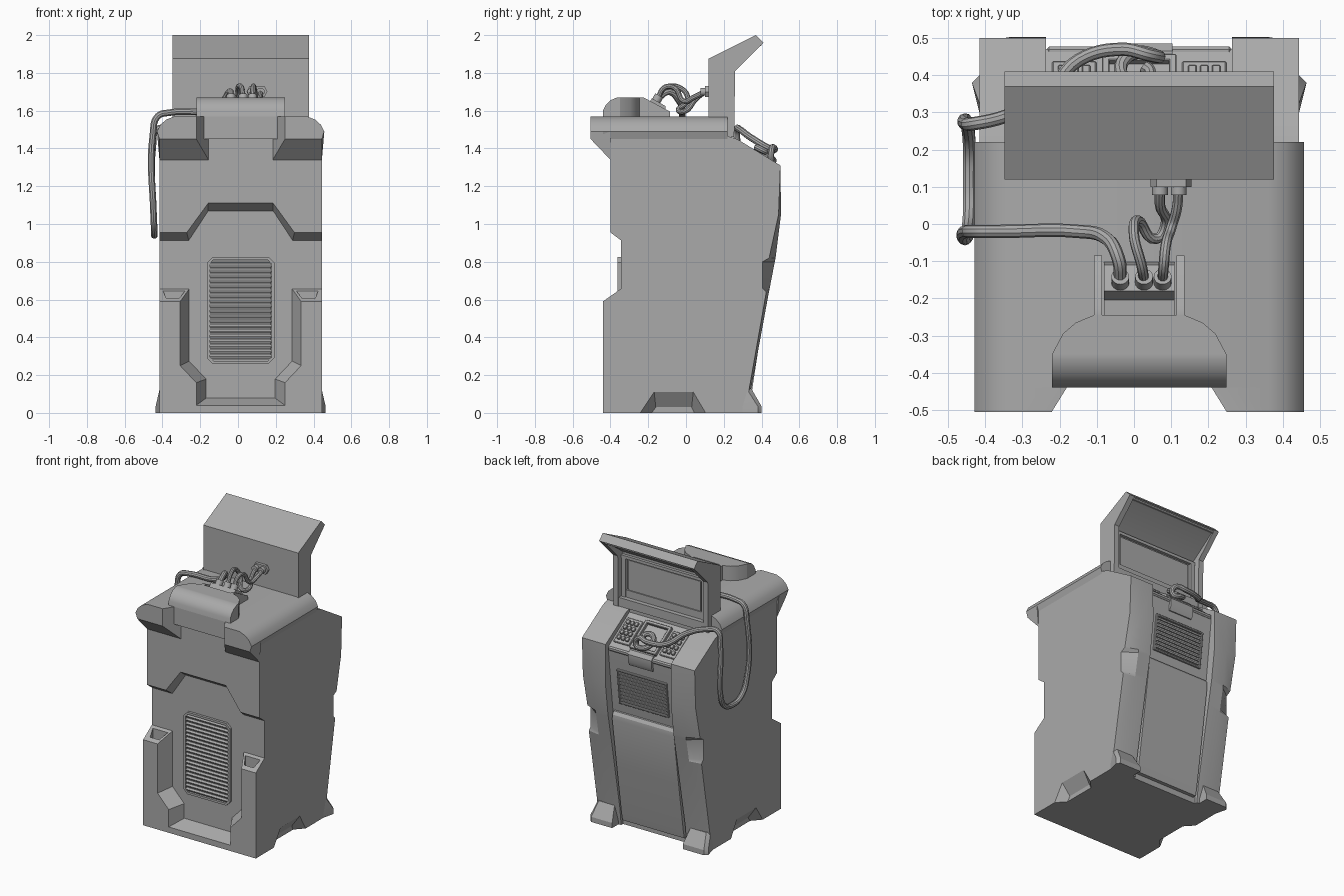
import bpy, bmesh, math
from mathutils import Vector, Matrix

if "Cube" in bpy.data.objects:
    bpy.data.objects.remove(bpy.data.objects["Cube"])

CX = 0.014  # body centre line
grey = bpy.data.materials.new("mid_grey")
grey.diffuse_color = (0.4, 0.4, 0.4, 1)
grey.use_nodes = True
grey.node_tree.nodes["Principled BSDF"].inputs["Base Color"].default_value = grey.diffuse_color


def add(name, bm, off=CX):
    bmesh.ops.recalc_face_normals(bm, faces=bm.faces)
    me = bpy.data.meshes.new(name)
    bm.to_mesh(me)
    bm.free()
    ob = bpy.data.objects.new(name, me)
    ob.location.x = off
    me.materials.append(grey)
    bpy.context.collection.objects.link(ob)
    return ob


def loft(name, *rings):
    """Closed solid through rings of 3D points."""
    bm = bmesh.new()
    vs = [[bm.verts.new(p) for p in r] for r in rings]
    n = len(vs[0])
    for a, b in zip(vs, vs[1:]):
        for i in range(n):
            j = (i + 1) % n
            bm.faces.new((a[i], a[j], b[j], b[i]))
    bm.faces.new(vs[0])
    bm.faces.new(vs[-1])
    return add(name, bm)


def yz(pts, x): return [(x, y, z) for y, z in pts]
def xz(pts, y): return [(x, y, z) for x, z in pts]
def xy(pts, z): return [(x, y, z) for x, y in pts]
def sym(half): return half + [(-x, z) for x, z in reversed(half)]
def side(s, ring): return [(s * x, y, z) for x, y, z in ring]


def boxes(name, items, mat=Matrix(), bevel=0.0):
    """Boxes (centre, size) joined into one object, placed by a matrix."""
    bm = bmesh.new()
    for c, s in items:
        bmesh.ops.create_cube(bm, size=1, matrix=mat @ Matrix.Translation(c) @ Matrix.Diagonal((*s, 1)))
    if bevel:
        bmesh.ops.bevel(bm, geom=bm.edges[:], offset=bevel, segments=1, affect='EDGES')
    return add(name, bm)


def cut(ob, cutter):
    m = ob.modifiers.new("cut", 'BOOLEAN')
    m.operation, m.object, m.solver = 'DIFFERENCE', cutter, 'EXACT'
    bpy.context.view_layer.objects.active = ob
    bpy.ops.object.modifier_apply(modifier=m.name)
    bpy.data.objects.remove(cutter)


def tube(name, pts, r):
    cu = bpy.data.curves.new(name, 'CURVE')
    cu.dimensions, cu.bevel_depth, cu.bevel_resolution = '3D', r, 3
    cu.resolution_u, cu.use_fill_caps = 6, True
    sp = cu.splines.new('BEZIER')
    sp.bezier_points.add(len(pts) - 1)
    for b, p in zip(sp.bezier_points, pts):
        b.co = p
        b.handle_left_type = b.handle_right_type = 'AUTO'
    ob = bpy.data.objects.new(name, cu)
    cu.materials.append(grey)
    bpy.context.collection.objects.link(ob)
    bpy.ops.object.select_all(action='DESELECT')
    ob.select_set(True)
    bpy.context.view_layer.objects.active = ob
    bpy.ops.object.convert(target='MESH')


# --- cabinet core and the two side halves with their rear rails
core = [(-.345, 0), (-.345, 1.5), (.24, 1.5), (.24, 1.435), (.47, 1.285), (.465, 1.22), (.42, .83), (.31, .1), (.31, 0)]
loft("cabinet_core", yz(core, -.26), yz(core, .26))
front = [(-.345, 0), (-.345, 1.5), (.22, 1.5), (.22, 1.465), (.27, 1.45), (.5, 1.31)]
rib = front + [(.503, 1.05), (.474, .82), (.47, .80), (.443, .66), (.439, .64), (.345, .13), (.33, 0)]
edge = front + [(.49, 1.05), (.44, .82), (.405, .80), (.405, .66), (.425, .64), (.335, .13), (.32, 0)]
for s in (-1, 1):
    half = loft("side_rail", side(s, yz(rib, .25)), side(s, yz(rib, .345)), side(s, yz(edge, .43)))
    out = [(-.26, -.01), (.12, -.01), (.04, .125), (-.17, .125)]
    inn = [(-.19, -.01), (.05, -.01), (.03, .03), (-.16, .03)]
    cut(half, loft("base_cutter", side(s, yz(out, .44)), side(s, yz(inn, .375))))
    # rear feet
    base = [(.27, .2), (.405, .2), (.45, .38), (.43, .4), (.27, .4)]
    top = [(.29, .2), (.40, .2), (.428, .32), (.41, .345), (.29, .345)]
    loft("rear_foot", side(s, xy(base, 0)), side(s, xy(base, .035)), side(s, xy(top, .13)))

# --- front armour: upper plate, lower U frame with cups
def upper(d): return sym([(.43, 1.5), (.43, .955 - d), (.285 - d / 4, .955 - d), (.172, 1.11 - d)])
loft("upper_front_plate", xz(upper(0), -.40), xz(upper(.045), -.34))
u_front = sym([(.43, 0), (.43, .59), (.32, .59), (.32, .25), (.235, .16), (.235, .04)])
u_back = sym([(.43, 0), (.43, .66), (.27, .66), (.27, .275), (.18, .18), (.18, .08)])
frame = loft("lower_front_frame", xz(u_front, -.44), xz(u_back, -.34))
for s in (-1, 1):
    hole = [(.41, -.362), (.295, -.362), (.325, -.415), (.395, -.415)]
    cut(frame, loft("cup_cutter", side(s, xy(hole, .5)), side(s, xy(hole, .75))))

# --- front vent: chamfered frame with slats
def octo(w, h, c): return sym([(w - c, -h), (w, -h + c), (w, h - c), (w - c, h)])
def up(pts, z): return [(x, h + z) for x, h in pts]
vent = loft("front_vent_frame", xz(up(octo(.178, .283, .03), .543), -.362), xz(up(octo(.178, .283, .03), .543), -.33))
cut(vent, loft("vent_cutter", xz(up(octo(.163, .268, .02), .543), -.37), xz(up(octo(.163, .268, .02), .543), -.347)))
tilt = Matrix.Rotation(.5, 4, 'X')
bm = bmesh.new()
for i in range(20):
    m = Matrix.Translation((0, -.35, .29 + i * .0266)) @ tilt @ Matrix.Diagonal((.322, .018, .013, 1))
    bmesh.ops.create_cube(bm, size=1, matrix=m)
add("front_vent_slats", bm)

# --- top slab with rounded shoulders and overhanging front corners
shoulder = [(.43, 1.45), (.443, 1.49), (.425, 1.525), (.395, 1.552), (.35, 1.57)]
slab = sym(shoulder)
loft("top_slab", xz(slab, -.44), xz(slab, .22))
for s in (-1, 1):
    tip = shoulder + [(.235, 1.57), (.235, 1.45)]
    root = [(.43, 1.34)] + shoulder[1:] + [(.17, 1.57), (.17, 1.34)]
    loft("front_corner", side(s, xz(tip, -.505)), side(s, xz(root, -.435 + .035)))

# --- connector hump on the top
brow = [(-.44, 1.48), (-.44, 1.6), (-.425, 1.63), (-.40, 1.655), (-.365, 1.67), (-.35, 1.67), (-.35, 1.48)]
loft("hump_front", yz(brow, -.235), yz(brow, .235))
mid = sym([(.235, -.351), (.205, -.295), (.17, -.265), (.122, -.245)])
loft("hump_middle", xy(mid, 1.55), xy(mid, 1.67))
neck = [(-.25, 1.55), (-.25, 1.67), (-.225, 1.67), (-.085, 1.595), (-.085, 1.55)]
for s in (-1, 1):
    loft("hump_side", side(s, yz(neck, .1)), side(s, yz(neck, .122)))
wedge = [(-.25, 1.55), (-.25, 1.63), (-.205, 1.63), (-.18, 1.665), (-.11, 1.625), (-.10, 1.55)]
loft("socket_block", yz(wedge, -.095), yz(wedge, .095))

# --- screen housing with hood, facing the rear
shell = [(.12, 1.46), (.12, 1.875), (.37, 2.0), (.41, 1.96)]
cheek = shell + [(.26, 1.81), (.255, 1.46)]
inner = shell + [(.385, 1.95), (.205, 1.82), (.205, 1.46)]
loft("screen_back_and_hood", yz(inner, -.33), yz(inner, .33))
for s in (-1, 1):
    loft("screen_cheek", side(s, yz(cheek, .325)), side(s, yz(cheek, .362)))
boxes("screen_bezel", [((0, .215, 1.49), (.65, .07, .06)), ((0, .21, 1.795), (.65, .03, .02)),
                       ((-.305, .21, 1.65), (.03, .03, .3)), ((.305, .21, 1.65), (.03, .03, .3))])
boxes("screen_glass", [((0, .207, 1.66), (.55, .01, .23))])
boxes("hood_lip", [((0, .391, 1.952), (.66, .018, .018))], bevel=.003)

# --- sloped control desk: keypads, tray, lip
slope = Matrix.Translation((0, .355, 1.36)) @ Matrix.Rotation(-math.atan2(.15, .23), 4, 'X')
for s in (-1, 1):
    boxes("keypad_plate", [((s * .175, 0, 0), (.12, .19, .018))], slope, .004)
    boxes("keypad_keys", [((s * .175 + i * .032, j * .04, .014), (.023, .028, .016))
                          for i in (-1, 0, 1) for j in (-1.5, -.5, .5, 1.5)], slope, .003)
boxes("tray_rim", [((0, .1, .006), (.2, .02, .03)), ((0, -.1, .006), (.2, .02, .03)),
                   ((.09, 0, .006), (.02, .2, .03)), ((-.09, 0, .006), (.02, .2, .03))], slope, .003)
boxes("desk_edge", [((0, .46, 1.275), (.5, .035, .03))], bevel=.008)
lip = [(.42, 1.31), (.465, 1.305), (.485, 1.28), (.485, 1.23), (.47, 1.2), (.42, 1.2)]
loft("desk_lip", yz(lip, -.09), yz(lip, .09))

# --- rear vent and door
wall = Matrix.Translation((0, .441, 1.02)) @ Matrix.Rotation(-math.atan2(.045, .39), 4, 'X')
boxes("rear_vent_frame", [((0, .003, .118), (.38, .02, .014)), ((0, .003, -.118), (.38, .02, .014)),
                          ((.183, .003, 0), (.014, .02, .24)), ((-.183, .003, 0), (.014, .02, .24))], wall, .003)
boxes("rear_vent_slats", [((0, .002, -.097 + i * .0243), (.355, .018, .011)) for i in range(9)], wall)
door = [(.28, .04), (.335, .04), (.347, .1), (.4, .45), (.448, .78), (.445, .81), (.43, .83), (.39, .84)]
loft("rear_door", yz(door, -.236), yz(door, .236))

# --- sockets and cables
def plug(name, p, d, r, h):
    bm = bmesh.new()
    m = Matrix.Translation(p) @ Vector(d).to_track_quat('Z', 'Y').to_matrix().to_4x4()
    bmesh.ops.create_cone(bm, cap_ends=True, segments=16, radius1=r, radius2=r, depth=h, matrix=m)
    add(name, bm, 0)

for x in (-.037, .027, .077):
    plug("top_plug", (x, -.15, 1.665), (0, .5, .87), .024, .035)
plate = [(.05, 1.7), (.065, 1.73), (.145, 1.73), (.16, 1.7), (.145, 1.672), (.065, 1.672)]
plate = [(x - CX - .005, z) for x, z in plate]
loft("socket_plate", xz(plate, .1), xz(plate, .13))
for x in (.07, .12):
    plug("screen_plug", (x, .095, 1.70), (0, 1, 0), .021, .035)
tube("screen_cable_a", [(.077, -.15, 1.665), (.08, -.11, 1.725), (.085, -.06, 1.72), (.1, -.01, 1.65), (.115, .04, 1.67), (.12, .1, 1.70)], .014)
tube("screen_cable_b", [(.027, -.15, 1.665), (.02, -.11, 1.72), (.0, -.03, 1.72), (.01, .01, 1.66), (.06, -.04, 1.60),
                        (.085, .0, 1.60), (.07, .05, 1.66), (.07, .1, 1.70)], .014)
coil = [(.015 + (.075 - .0062 * i) * math.cos(i * .8), .41 + (.062 - .005 * i) * math.sin(i * .8),
         1.365 - .65 * (.062 - .005 * i) * math.sin(i * .8) + .003 * i) for i in range(10)]
tube("handset_cable", [(-.037, -.15, 1.665), (-.043, -.09, 1.70), (-.08, -.035, 1.65), (-.15, -.02, 1.605), (-.36, -.02, 1.59),
                       (-.425, -.02, 1.57), (-.45, -.02, 1.48), (-.447, -.02, 1.05), (-.443, .03, .965), (-.443, .12, .94),
                       (-.443, .21, .965), (-.447, .26, 1.05), (-.45, .27, 1.42), (-.43, .27, 1.5), (-.36, .285, 1.50),
                       (-.24, .34, 1.46), (-.15, .44, 1.40), (-.03, .47, 1.395), (.04, .455, 1.40)] + coil[1:], .018)

# --- smooth shading with sharp edges kept
bpy.ops.object.select_all(action='SELECT')
bpy.context.view_layer.objects.active = bpy.context.selected_objects[0]
bpy.ops.object.shade_smooth_by_angle(angle=math.radians(30))
